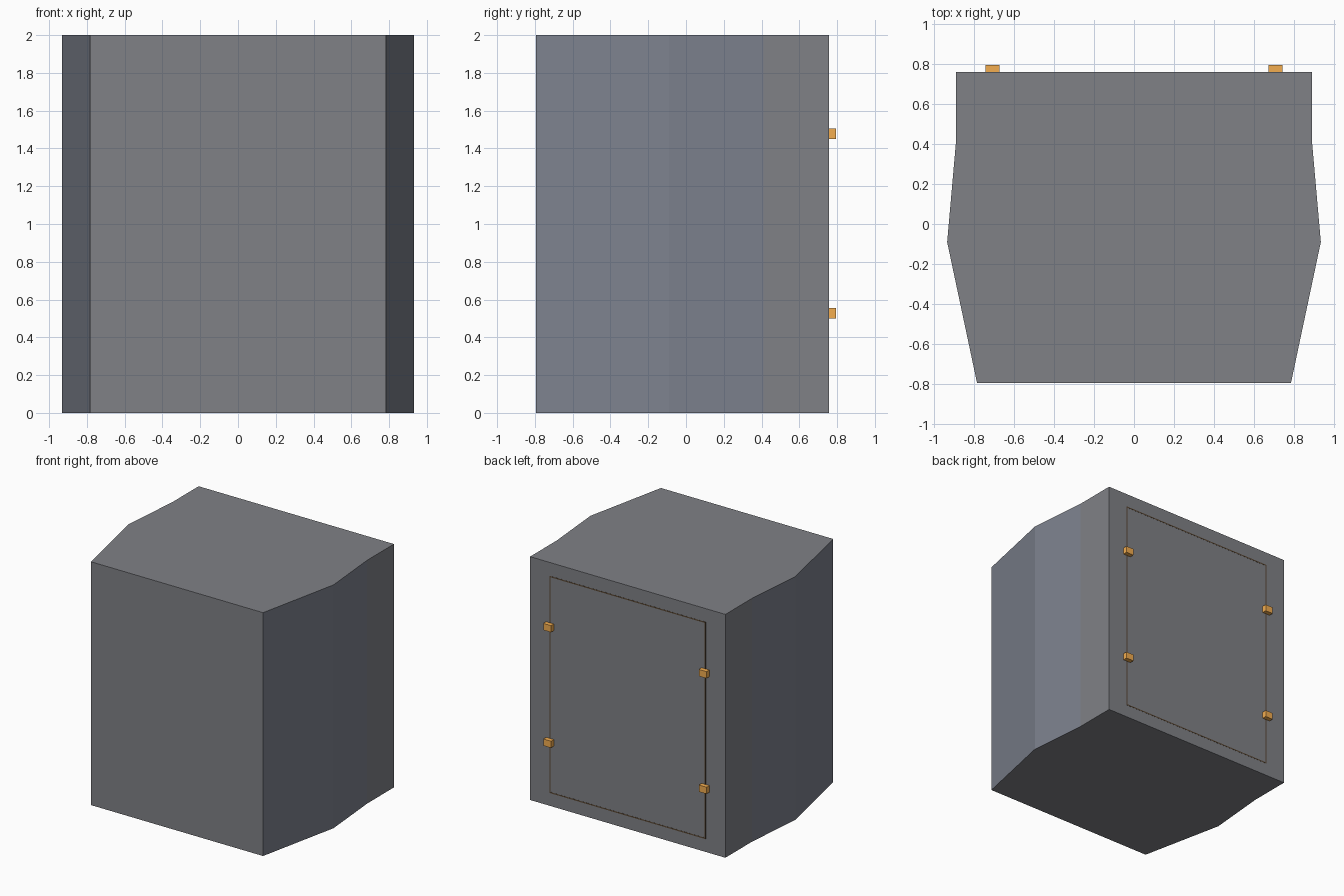
import bpy, bmesh
from mathutils import Matrix, Vector

if "Cube" in bpy.data.objects:
    bpy.data.objects.remove(bpy.data.objects["Cube"])

BACK = 0.757  # y of the back face


def material(name, rgb):
    m = bpy.data.materials.new(name)
    m.diffuse_color = (*rgb, 1)
    m.use_nodes = True
    m.node_tree.nodes["Principled BSDF"].inputs["Base Color"].default_value = m.diffuse_color
    return m


orange = material("orange", (0.90, 0.42, 0.08))
brown = material("dark_brown", (0.10, 0.065, 0.035))
grey = material("dark_grey", (0.215, 0.22, 0.24))
slate = material("slate", (0.205, 0.222, 0.27))


def finish(name, bm, *mats):
    bmesh.ops.recalc_face_normals(bm, faces=bm.faces[:])
    me = bpy.data.meshes.new(name)
    bm.to_mesh(me)
    bm.free()
    for m in mats:
        me.materials.append(m)
    ob = bpy.data.objects.new(name, me)
    bpy.context.collection.objects.link(ob)
    return ob


def box(bm, centre, size):
    m = Matrix.Translation(centre) @ Matrix.Diagonal((*size, 1))
    bmesh.ops.create_cube(bm, size=1, matrix=m)


# Cabinet body: mirrored side profile extruded upward
half = [(0.783, -0.793), (0.932, -0.09), (0.888, 0.41), (0.888, BACK)]
outline = half + [(-x, y) for x, y in reversed(half)]
bm = bmesh.new()
face = bm.faces.new([bm.verts.new((x, y, 0)) for x, y in outline])
ext = bmesh.ops.extrude_face_region(bm, geom=[face])
top = [v for v in ext["geom"] if isinstance(v, bmesh.types.BMVert)]
bmesh.ops.translate(bm, verts=top, vec=Vector((0, 0, 2)))
if not any(len(f.verts) == 8 and f.calc_center_median().z < 0.01 for f in bm.faces):
    bm.faces.new([v for v in bm.verts if v.co.z < 0.01])

# Sloped side panels are slightly bluer
for f in bm.faces:
    c = f.calc_center_median()
    if abs(c.x) > 0.5 and c.y < 0.4:
        f.material_index = 1
finish("cabinet_body", bm, grey, slate)

# Thin seam around the rear hatch
x0, z0, z1, w = 0.705, 0.11, 1.885, 0.01
bm = bmesh.new()
for s in (-1, 1):
    box(bm, (s * x0, BACK, (z0 + z1) / 2), (w, 0.002, z1 - z0 - w))
for z in (z0, z1):
    box(bm, (0, BACK, z), (2 * x0 + w, 0.002, w))
finish("hatch_seam", bm, brown)

# Four latches on the sides of the hatch
for side, s in (("left", -1), ("right", 1)):
    for level, z in (("lower", 0.527), ("upper", 1.477)):
        bm = bmesh.new()
        box(bm, (s * 0.707, BACK + 0.018, z), (0.07, 0.038, 0.055))
        finish(f"latch_{level}_{side}", bm, orange)
